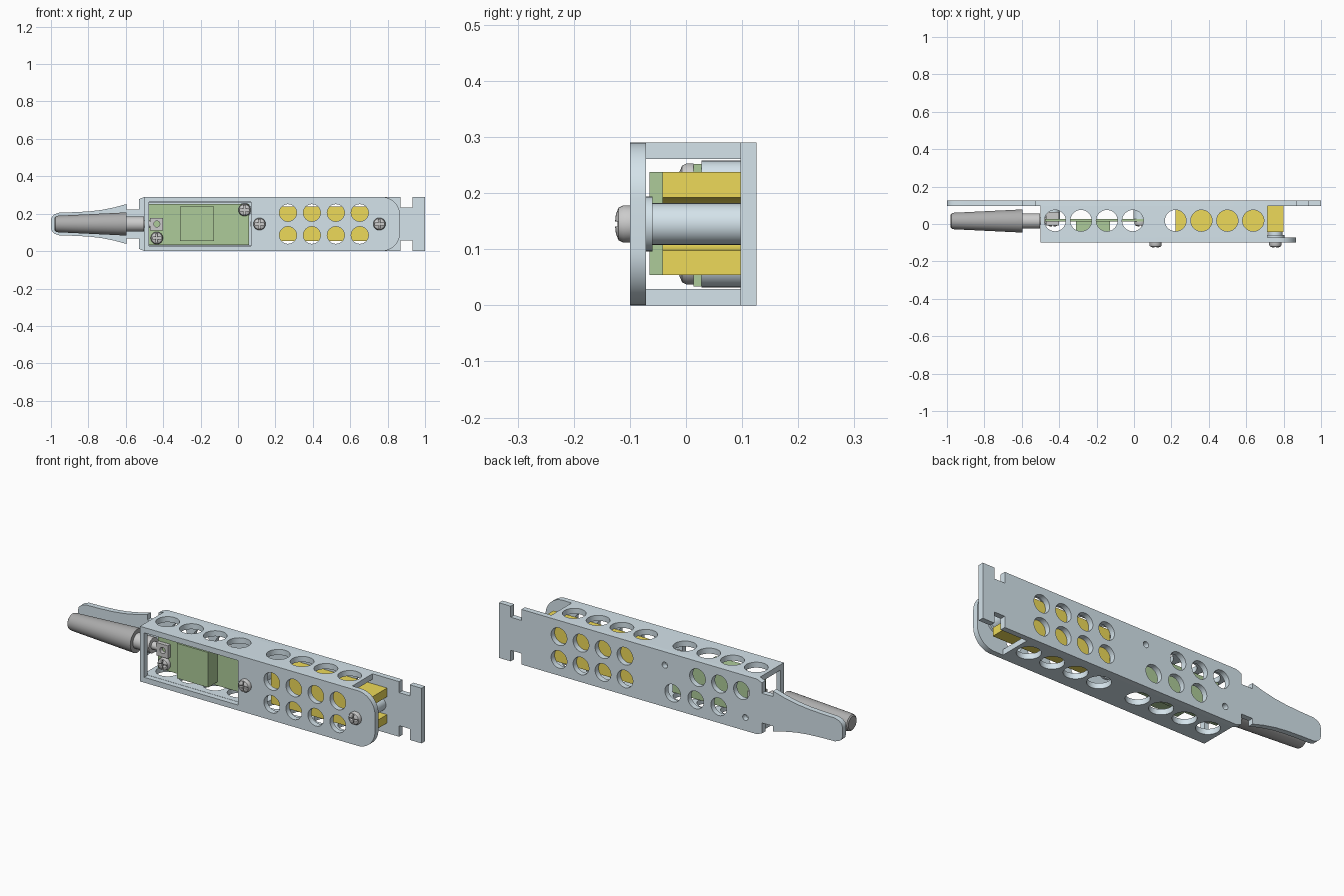
import bpy, bmesh
from math import sin, cos, pi, radians
from mathutils import Matrix

if "Cube" in bpy.data.objects:
    bpy.data.objects.remove(bpy.data.objects["Cube"])

ZC = 0.145   # mid height of the whole device


def material(name, rgb):
    m = bpy.data.materials.new(name)
    m.diffuse_color = (*rgb, 1)
    m.use_nodes = True
    m.node_tree.nodes["Principled BSDF"].inputs["Base Color"].default_value = m.diffuse_color
    return m


BLUE = material("pale_blue", (0.66, 0.77, 0.83))
GREEN = material("board_green", (0.42, 0.60, 0.32))
YELLOW = material("block_yellow", (0.85, 0.70, 0.10))


def finish(ob, mat=None):
    if mat:
        ob.data.materials.append(mat)
    bpy.ops.object.select_all(action='DESELECT')
    ob.select_set(True)
    bpy.context.view_layer.objects.active = ob
    bpy.ops.object.shade_smooth_by_angle(angle=radians(35))
    return ob


def add_mesh(name, bm, mat=None):
    bmesh.ops.remove_doubles(bm, verts=bm.verts, dist=1e-5)
    bmesh.ops.recalc_face_normals(bm, faces=bm.faces)
    me = bpy.data.meshes.new(name)
    bm.to_mesh(me)
    bm.free()
    ob = bpy.data.objects.new(name, me)
    bpy.context.collection.objects.link(ob)
    return finish(ob, mat)


def arc(x, y, r, a0=0, a1=360, n=32):
    m = n if a1 - a0 == 360 else n + 1
    return [(x + r * cos(radians(a0 + (a1 - a0) * i / n)),
             y + r * sin(radians(a0 + (a1 - a0) * i / n))) for i in range(m)]


def plate(name, loops, lo, hi, mat=None, upright=True):
    """Filled outline with holes, from lo to hi along y (upright) or z."""
    cu = bpy.data.curves.new(name, 'CURVE')
    cu.dimensions, cu.fill_mode, cu.extrude = '2D', 'BOTH', (hi - lo) / 2
    for loop in loops:
        s = cu.splines.new('POLY')
        s.points.add(len(loop) - 1)
        for p, (x, y) in zip(s.points, loop):
            p.co = (x, y, 0, 1)
        s.use_cyclic_u = True
    tmp = bpy.data.objects.new(name + "_outline", cu)
    bpy.context.collection.objects.link(tmp)
    bpy.context.view_layer.update()
    bm = bmesh.new()
    bm.from_mesh(tmp.to_mesh())
    tmp.to_mesh_clear()
    bpy.data.objects.remove(tmp)
    mid = (lo + hi) / 2
    if upright:
        bm.transform(Matrix.Translation((0, mid, 0)) @ Matrix.Rotation(pi / 2, 4, 'X'))
    else:
        bm.transform(Matrix.Translation((0, 0, mid)))
    return add_mesh(name, bm, mat)


def lathe(name, profile, loc, axis, mat=None):
    """Turn (radius, height) points; height runs along +x or toward the front."""
    bm = bmesh.new()
    vs = [bm.verts.new((r, 0, h)) for r, h in profile]
    es = [bm.edges.new(e) for e in zip(vs, vs[1:])]
    bmesh.ops.spin(bm, geom=vs + es, cent=(0, 0, 0), axis=(0, 0, 1),
                   angle=2 * pi, steps=32, use_duplicate=False)
    rot = Matrix.Rotation(pi / 2, 4, 'Y' if axis == 'x' else 'X')
    bm.transform(Matrix.Translation(loc) @ rot)
    return add_mesh(name, bm, mat)


def rect(x0, x1, y0, y1):
    return [(x0, y0), (x1, y0), (x1, y1), (x0, y1)]


def screw(name, x, y, z):
    """Domed head whose base sits at y, with a cross recess."""
    head = lathe(name, [(0, 0), (0.033, 0), (0.033, 0.012), (0.029, 0.02),
                        (0.018, 0.025), (0, 0.027)], (x, y, z), 'y')
    a, b = 0.024, 0.0045
    cross = [(a, b), (b, b), (b, a), (-b, a), (-b, b), (-a, b),
             (-a, -b), (-b, -b), (-b, -a), (b, -a), (b, -b), (a, -b)]
    cutter = plate(name + "_cutter", [[(x + u, z + v) for u, v in cross]], y - 0.04, y - 0.012)
    cutter.hide_render = True
    mod = head.modifiers.new("recess", 'BOOLEAN')
    mod.object, mod.solver = cutter, 'EXACT'
    bpy.context.view_layer.objects.active = head
    bpy.ops.object.modifier_apply(modifier=mod.name)
    bpy.data.objects.remove(cutter)


# shared 2 x 4 grid of round holes
grid = [arc(0.267 + 0.128 * i, z, 0.046) for i in range(4) for z in (0.085, 0.205)]
board_screws = [(-0.434, 0.07), (0.035, 0.22)]

# back plate with tapered tail and notched tip
half = [(-1, 0.165), (-0.995, 0.184), (-0.98, 0.198), (-0.955, 0.206), (-0.88, 0.208),
        (-0.80, 0.212), (-0.73, 0.22), (-0.66, 0.234), (-0.595, 0.252), (-0.595, 0.223),
        (-0.53, 0.223), (-0.53, 0.278), (-0.50, 0.29), (0.87, 0.29), (0.87, 0.232),
        (0.932, 0.232), (0.932, 0.29), (1, 0.29)]
outline = half + [(x, 2 * ZC - z) for x, z in reversed(half)]
vents = [arc(x, 0.205, 0.046) for x in (-0.155, -0.283, -0.411)]
vents += [arc(x, 0.085, 0.046) for x in (-0.011, -0.145, -0.279)]
bores = [arc(x, z, 0.016, n=20) for x, z in board_screws]
plate("back_plate", [outline] + grid + vents + bores, 0.097, 0.126, BLUE)

# front plate with rounded end and board window
front = [(-0.5, 0.29), (-0.5, 0)] + arc(0.767, 0.1, 0.1, -90, 0, 12) \
    + arc(0.767, 0.19, 0.1, 0, 90, 12)
plate("front_plate", [front, rect(-0.476, 0.07, 0.028, 0.262)] + grid, -0.1, -0.071, BLUE)

# top and bottom walls with a row of holes
row = [arc(x0 + 0.1385 * i, 0.018, 0.057) for x0 in (-0.422, 0.222) for i in range(4)]
for name, z in (("bottom_wall", 0), ("top_wall", 0.261)):
    plate(name, [rect(-0.5, 0.715, -0.071, 0.097)] + row, z, z + 0.029, BLUE, upright=False)

# yellow block, slotted at its end around the post
slot = [(0.8, 0.192), (0.756, 0.192)] + arc(0.756, ZC, 0.047, 90, 270, 16)[1:] + [(0.8, 0.098)]
block = slot + [(0.8, 0.054), (0.222, 0.054), (0.222, 0.238), (0.8, 0.238)]
plate("yellow_block", [block], -0.042, 0.097, YELLOW)

# flanged posts and screws joining the plates
for i, x in enumerate((0.115, 0.756)):
    lathe(f"post_{i}", [(0, 0), (0.037, 0), (0.037, 0.157), (0.049, 0.157),
                        (0.049, 0.168), (0, 0.168)], (x, 0.097, ZC), 'y', BLUE)
    screw(f"plate_screw_{i}", x, -0.1, ZC)

# circuit board, its large component, standoffs and screws
plate("circuit_board", [rect(-0.475, 0.06, 0.034, 0.252)], 0.013, 0.028, GREEN)
plate("board_component", [rect(-0.31, -0.128, 0.054, 0.238)], -0.065, 0.013, GREEN)
for i, (x, z) in enumerate(board_screws):
    lathe(f"standoff_{i}", [(0, 0), (0.038, 0), (0.038, 0.069), (0, 0.069)],
          (x, 0.097, z), 'y', BLUE)
    screw(f"board_screw_{i}", x, 0.013, z)

# cable clamp, cable and tapered strain relief
plate("cable_clamp", [rect(-0.47, -0.402, 0.11, 0.178), arc(-0.434, ZC, 0.016, n=20)],
      -0.008, 0.065)
lathe("cable", [(0, -0.6), (0.04, -0.6), (0.04, -0.503), (0, -0.503)], (0, 0.016, ZC), 'x')
lathe("cable_core", [(0, -0.51), (0.02, -0.51), (0.02, -0.465), (0, -0.465)],
      (0, 0.016, ZC), 'x')
boot = [(0, -0.98), (0.034, -0.98), (0.041, -0.975), (0.044, -0.965),
        (0.062, -0.595), (0, -0.595)]
dark = material("boot_grey", (0.42, 0.42, 0.42))
lathe("strain_relief", boot, (0, 0.016, ZC), 'x', dark)
